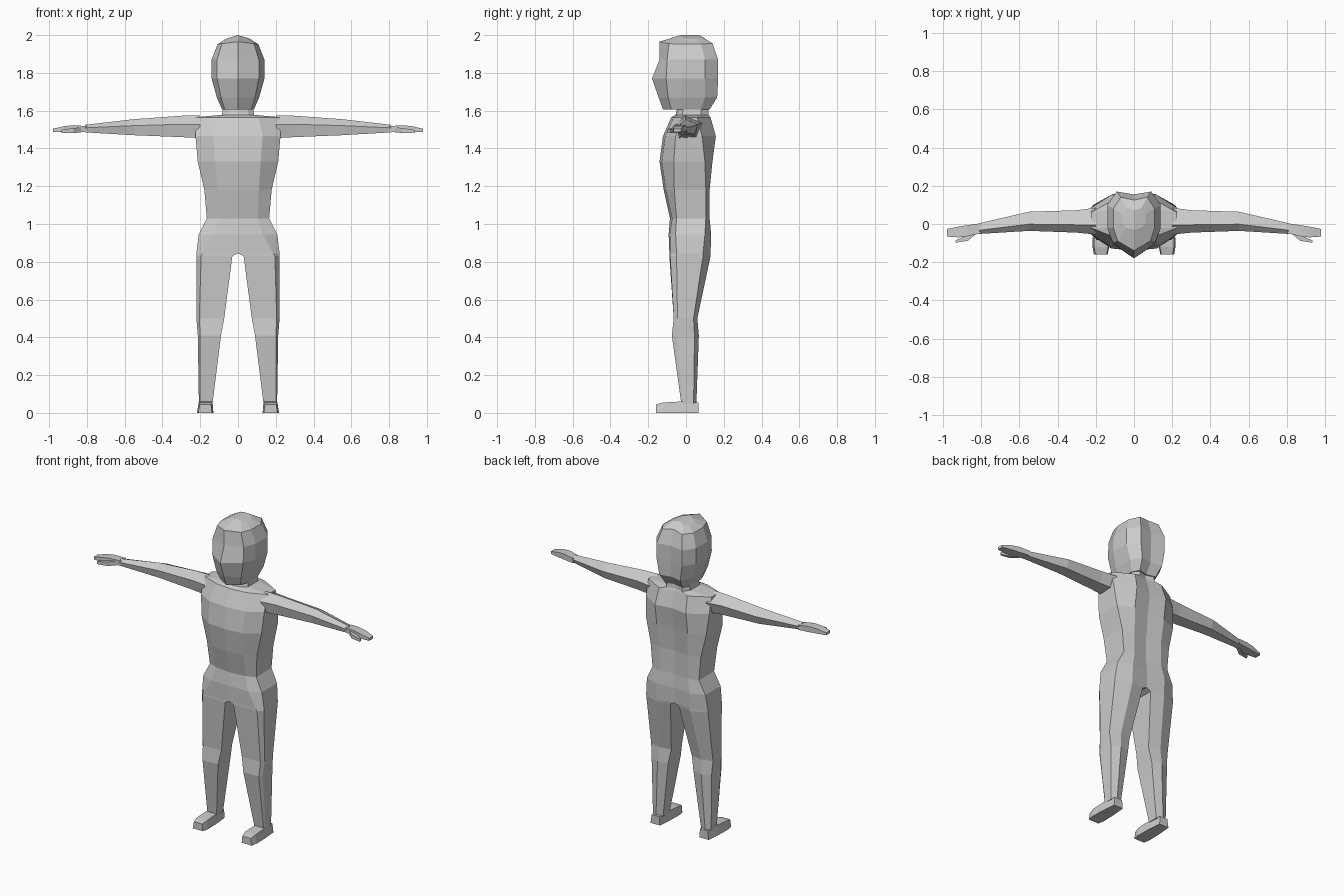
import bpy, bmesh

grey = bpy.data.materials.new("plain grey")
grey.diffuse_color = (0.6, 0.6, 0.6, 1)


def loft(name, rings, closed=True, caps=(True, True)):
    """Skin a row of equal rings on +x, mirror it to -x and weld the middle."""
    bm = bmesh.new()
    for s in (1, -1):
        rows = [[bm.verts.new((s * x, y, z)) for x, y, z in r] for r in rings]
        n = len(rows[0])
        for a, b in zip(rows, rows[1:]):
            for i in range(n if closed else n - 1):
                j = (i + 1) % n
                bm.faces.new((a[i], a[j], b[j], b[i]))
        for row, cap in zip((rows[0], rows[-1]), caps):
            if cap:
                bm.faces.new(row)
    bmesh.ops.remove_doubles(bm, verts=bm.verts, dist=0.0005)
    bmesh.ops.recalc_face_normals(bm, faces=bm.faces)
    me = bpy.data.meshes.new(name)
    bm.to_mesh(me)
    bm.free()
    me.materials.append(grey)
    ob = bpy.data.objects.new(name, me)
    bpy.context.collection.objects.link(ob)
    return ob


def section(z, c, mf, w, mb, yf, ysf, ysb, yb, inset=0.012, slope=0.0):
    """Half outline: inner front, front, side front, side back, back, inner back."""
    pts = ((c, yf), (mf, yf + inset), (w, ysf), (w, ysb), (mb, yb), (c, yb - 0.015))
    return [(x, y, z - slope * x) for x, y in pts]


# Legs, from the hip join down to the ankles
hip = section(0.845, 0, 0.185, 0.22, 0.12, -0.088, -0.05, 0.09, 0.13, 0.004)
loft("legs", [
    hip,
    section(0.83, 0.03, 0.195, 0.22, 0.12, -0.088, -0.05, 0.09, 0.13, 0.004),
    section(0.50, 0.073, 0.205, 0.22, 0.15, -0.065, -0.045, 0.04, 0.06, 0.0),
    section(0.41, 0.09, 0.20, 0.213, 0.155, -0.075, -0.05, 0.045, 0.068, 0.0),
    section(0.05, 0.135, 0.20, 0.207, 0.175, -0.025, -0.015, 0.04, 0.055, 0.0),
], caps=(False, True))

# Feet, from heel to toe
loft("feet", [
    [(a, y, 0), (b, y, 0), (b - 0.008, y, h), (a + 0.005, y, h)]
    for a, b, y, h in ((0.14, 0.207, 0.065, 0.055), (0.132, 0.215, -0.03, 0.06),
                       (0.13, 0.217, -0.12, 0.055), (0.138, 0.21, -0.16, 0.045))
])

# Torso and neck
loft("torso", [
    hip,
    section(0.945, 0, 0.13, 0.208, 0.12, -0.092, -0.055, 0.10, 0.133, 0.006),
    section(1.03, 0, 0.105, 0.165, 0.10, -0.085, -0.05, 0.105, 0.125),
    section(1.18, 0, 0.11, 0.178, 0.10, -0.118, -0.062, 0.105, 0.125),
    section(1.33, 0, 0.12, 0.213, 0.11, -0.14, -0.065, 0.10, 0.14),
    section(1.465, 0, 0.13, 0.225, 0.11, -0.122, -0.055, 0.085, 0.158),
    section(1.565, 0, 0.11, 0.225, 0.10, -0.078, -0.02, 0.06, 0.13),
    section(1.578, 0, 0.055, 0.085, 0.055, -0.055, -0.02, 0.08, 0.12),
    section(1.64, 0, 0.05, 0.075, 0.05, -0.04, -0.01, 0.08, 0.115),
], closed=False, caps=(False, True))

# Head, from jaw to crown
loft("head", [
    section(1.607, 0, 0.07, 0.085, 0.06, -0.122, -0.03, 0.08, 0.125, 0.045),
    section(1.67, 0, 0.09, 0.112, 0.075, -0.145, -0.03, 0.10, 0.165, 0.05),
    section(1.77, 0, 0.11, 0.14, 0.09, -0.18, -0.02, 0.10, 0.17, 0.075),
    section(1.87, 0, 0.11, 0.14, 0.09, -0.14, -0.02, 0.10, 0.17, 0.04),
    section(1.965, 0, 0.085, 0.108, 0.07, -0.14, -0.02, 0.08, 0.14, 0.05, 0.12),
    section(2.0, 0, 0.04, 0.06, 0.04, -0.03, 0.0, 0.05, 0.085, 0.01, 0.3),
], closed=False)


def arm_ring(x, yf, yb, zb, zt):
    """Five-sided arm section with a ridge along the top."""
    d, h = yb - yf, zt - zb
    return [(x, yf + 0.35 * d, zt), (x, yf, zb + 0.6 * h), (x, yf + 0.12 * d, zb),
            (x, yb - 0.2 * d, zb + 0.05 * h), (x, yb, zb + 0.65 * h)]


# Arms with flat hands
loft("arms", [arm_ring(*r) for r in (
    (0.20, -0.055, 0.085, 1.455, 1.575), (0.30, -0.045, 0.072, 1.46, 1.573),
    (0.55, -0.036, 0.064, 1.47, 1.555), (0.81, -0.052, 0.004, 1.485, 1.525))],
    caps=(False, True))
loft("hands", [
    [(x, yf, a), (x, yb, a), (x, yb, b), (x, yf, b)]
    for x, yf, yb, a, b in ((0.80, -0.048, 0.004, 1.487, 1.518),
                            (0.87, -0.064, -0.006, 1.487, 1.523),
                            (0.92, -0.07, -0.014, 1.488, 1.518),
                            (0.98, -0.066, -0.026, 1.488, 1.504))
])

# Thumbs
loft("thumbs", [
    [(x, yf, a), (x, yb, a), (x, yb, b), (x, yf, b)]
    for x, yf, yb, a, b in ((0.83, -0.055, -0.03, 1.485, 1.512),
                            (0.87, -0.088, -0.058, 1.482, 1.508),
                            (0.935, -0.098, -0.086, 1.482, 1.498))
])
